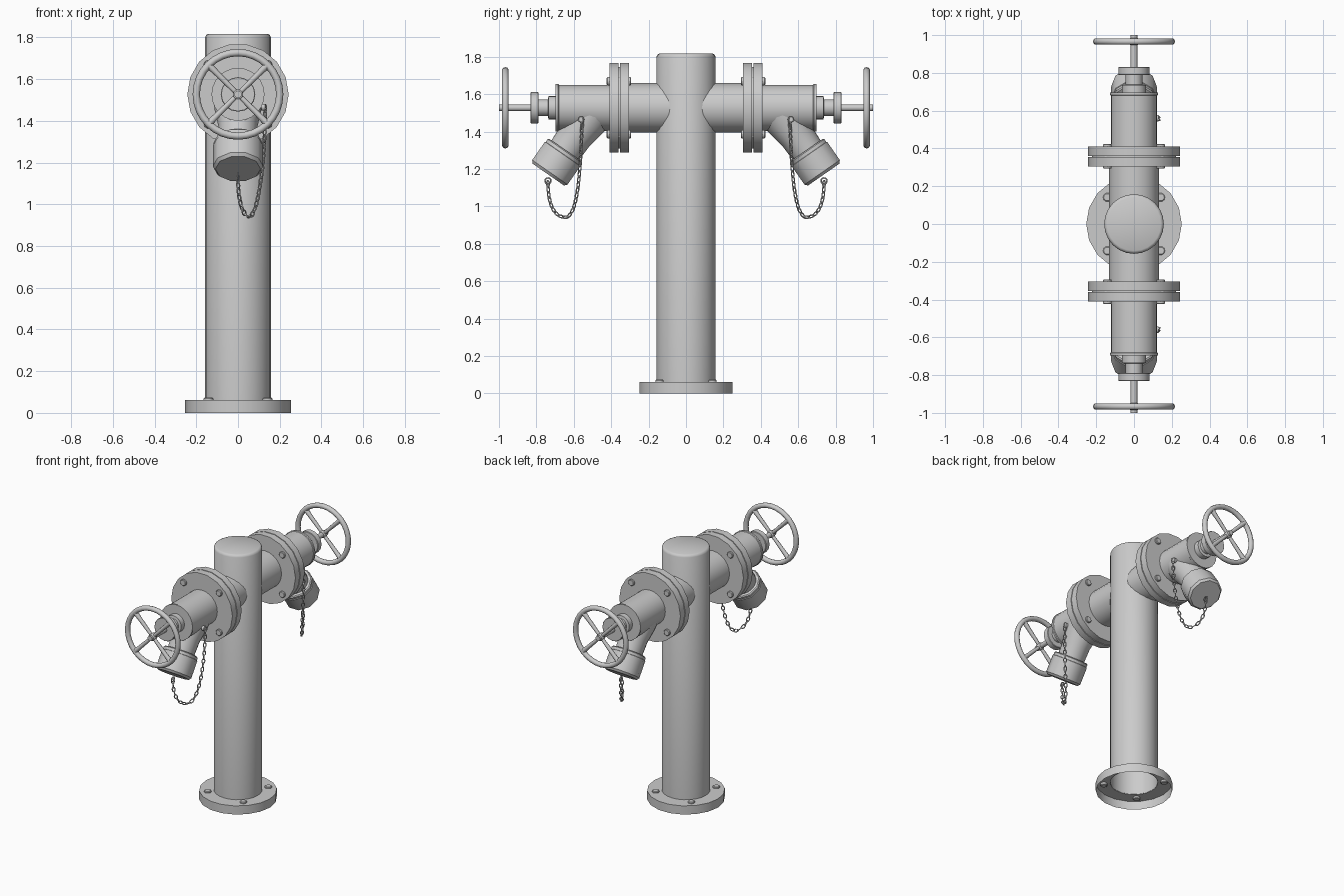
import bpy, bmesh, math
from mathutils import Matrix, Vector
from mathutils.geometry import interpolate_bezier

if "Cube" in bpy.data.objects:
    bpy.data.objects.remove(bpy.data.objects["Cube"])

AXIS_Z = 1.527


def frame(origin, direction):
    """Matrix putting local +Z along direction, keeping local X sideways."""
    z = Vector(direction).normalized()
    ref = Vector((1, 0, 0)) if abs(z.x) < 0.9 else Vector((0, 1, 0))
    y = z.cross(ref).normalized()
    x = y.cross(z)
    m = Matrix((x, y, z)).transposed().to_4x4()
    m.translation = origin
    return m


def finish(name, bm, mirror, angle=38):
    bmesh.ops.recalc_face_normals(bm, faces=bm.faces)
    me = bpy.data.meshes.new(name)
    bm.to_mesh(me)
    bm.free()
    ob = bpy.data.objects.new(name, me)
    bpy.context.collection.objects.link(ob)
    bpy.ops.object.select_all(action='DESELECT')
    ob.select_set(True)
    bpy.context.view_layer.objects.active = ob
    bpy.ops.object.shade_smooth_by_angle(angle=math.radians(angle))
    if mirror:
        mod = ob.modifiers.new("Mirror", 'MIRROR')
        mod.use_axis = (False, True, False)
        mod.use_mirror_merge = False
    return ob


def add_lathe(bm, profile, segs, m, phase=0.0):
    """Revolve (radius, height) points about local Z."""
    rings = []
    for r, h in profile:
        if r == 0:
            rings.append([bm.verts.new(m @ Vector((0, 0, h)))] * segs)
        else:
            rings.append([bm.verts.new(m @ Vector((
                r * math.cos(2 * math.pi * (i + phase) / segs),
                r * math.sin(2 * math.pi * (i + phase) / segs), h)))
                for i in range(segs)])
    for a, b in zip(rings, rings[1:]):
        for i in range(segs):
            j = (i + 1) % segs
            vs = list(dict.fromkeys((a[i], a[j], b[j], b[i])))
            if len(vs) > 2:
                bm.faces.new(vs)


def lathe(name, profile, segs, m, mirror=True, phase=0.0):
    bm = bmesh.new()
    add_lathe(bm, profile, segs, m, phase)
    return finish(name, bm, mirror)


def disc(r, h0, h1, b=0.0):
    """Solid cylinder profile with bevelled rims."""
    if b:
        return [(0, h0), (r - b, h0), (r, h0 + b), (r, h1 - b), (r - b, h1), (0, h1)]
    return [(0, h0), (r, h0), (r, h1), (0, h1)]


def add_torus(bm, m, major, minor, n, k, stretch=1.0):
    """Ring in the local XZ plane, optionally stretched along Z."""
    vs = []
    for i in range(n):
        a = 2 * math.pi * i / n
        for j in range(k):
            b = 2 * math.pi * j / k
            r = major + minor * math.cos(b)
            z = major * stretch * math.sin(a) + minor * math.cos(b) * math.sin(a)
            vs.append(bm.verts.new(m @ Vector((r * math.cos(a), minor * math.sin(b), z))))
    for i in range(n):
        for j in range(k):
            i2, j2 = (i + 1) % n, (j + 1) % k
            bm.faces.new([vs[p] for p in (i * k + j, i2 * k + j, i2 * k + j2, i * k + j2)])


def bolts(name, m, h0, h1, mirror):
    bm = bmesh.new()
    for q in range(4):
        a = math.pi / 4 + q * math.pi / 2
        off = Matrix.Translation((0.2 * math.cos(a), 0.2 * math.sin(a), 0))
        add_lathe(bm, disc(0.023, h0, h1, 0.004), 10, m @ off)
    finish(name, bm, mirror)


# Standpipe and its open-bottomed base flange
I = Matrix.Identity(4)
lathe("column", [(0.158, 0.06), (0.158, 1.8), (0.152, 1.812), (0.142, 1.817), (0, 1.817)], 24, I, False)
lathe("base_flange", [(0.253, 0), (0.253, 0.062), (0.157, 0.062)], 18, I, False)
bolts("base_bolts", I, 0.045, 0.073, False)

# Side arm with paired flanges (everything from here is mirrored front to back)
ARM = frame((0, 0, AXIS_Z), (0, 1, 0))
lathe("arm_pipe", [(0.132, 0.06), (0.132, 0.31)], 24, ARM)
lathe("inner_flange", disc(0.243, 0.305, 0.354), 18, ARM)
lathe("gasket", disc(0.222, 0.35, 0.364), 18, ARM)
lathe("outer_flange", disc(0.243, 0.36, 0.41), 18, ARM)
bolts("flange_bolts", ARM, 0.293, 0.424, True)

# Valve body, bonnet, gland nut and stem
lathe("valve_body", [(0.123, 0.4), (0.123, 0.68), (0.127, 0.684), (0.127, 0.697), (0, 0.697)], 24, ARM)
lathe("bonnet", [(0.064, 0.69), (0.064, 0.735), (0.045, 0.738), (0.045, 0.79)], 16, ARM)
lathe("gland_nut", disc(0.083, 0.789, 0.832, 0.003), 16, ARM)
lathe("stem", disc(0.018, 0.82, 1.0), 12, ARM)

# Handwheel: rim, four diagonal spokes, hub
WY = 0.966
bm = bmesh.new()
add_torus(bm, Matrix.Translation((0, WY, AXIS_Z)), 0.2, 0.0175, 32, 10)
for q in range(4):
    a = math.pi / 4 + q * math.pi / 2
    m = frame((0, WY, AXIS_Z), (math.cos(a), 0, math.sin(a)))
    add_lathe(bm, [(0.011, 0.01), (0.013, 0.08), (0.014, 0.14), (0.017, 0.195)], 8, m)
add_lathe(bm, disc(0.024, WY - 0.018, WY + 0.018, 0.003), 12, ARM)
finish("handwheel", bm, True, 50)

# Outlet branch angled down and outward, with its screw cap
D = Vector((0, 0.57, -0.82)).normalized()
CAP = frame(Vector((0, 0.645, 1.301)), D)
lathe("outlet_branch", [(0.118, -0.27), (0.113, -0.19), (0.094, -0.09), (0.09, 0.02)], 20, CAP)
lathe("outlet_cap", [(0, 0), (0.11, 0), (0.117, 0.006), (0.117, 0.024), (0.121, 0.026),
                     (0.121, 0.145), (0.108, 0.16), (0, 0.16)], 10, CAP, phase=0.0)

# Chain anchor lug on the body and eye on the cap
end = Vector((0, 0.738, 1.13))
lathe("chain_lug", disc(0.017, 0.11, 0.132, 0.003), 10, frame((0, 0.56, 1.465), (1, 0, 0)))
bm = bmesh.new()
add_torus(bm, frame(end + Vector((0, 0, 0.006)), D) @ Matrix.Rotation(math.pi / 2, 4, 'Z'),
          0.016, 0.004, 12, 6)
finish("cap_eye", bm, True, 60)

# Hanging chain: links stepped along a drooping curve, alternately turned
A, B = Vector((0.13, 0.555, 1.46)), Vector((0.052, 0.65, 0.942))
pts = interpolate_bezier(A, Vector((0.13, 0.565, 1.2)), Vector((0.095, 0.575, 0.935)), B, 200)
pts += interpolate_bezier(B, Vector((0.02, 0.71, 0.947)), Vector((0, 0.738, 1.02)), end, 200)[1:]
bm = bmesh.new()
step, travelled, count = 0.029, 0.029, 0
for p, q in zip(pts, pts[1:]):
    travelled += (q - p).length
    if travelled >= step:
        travelled -= step
        m = frame(p, q - p) @ Matrix.Rotation(math.pi / 4 + count * math.pi / 2, 4, 'Z')
        add_torus(bm, m, 0.0095, 0.0036, 12, 6, 1.9)
        count += 1
finish("chain", bm, True, 60)
